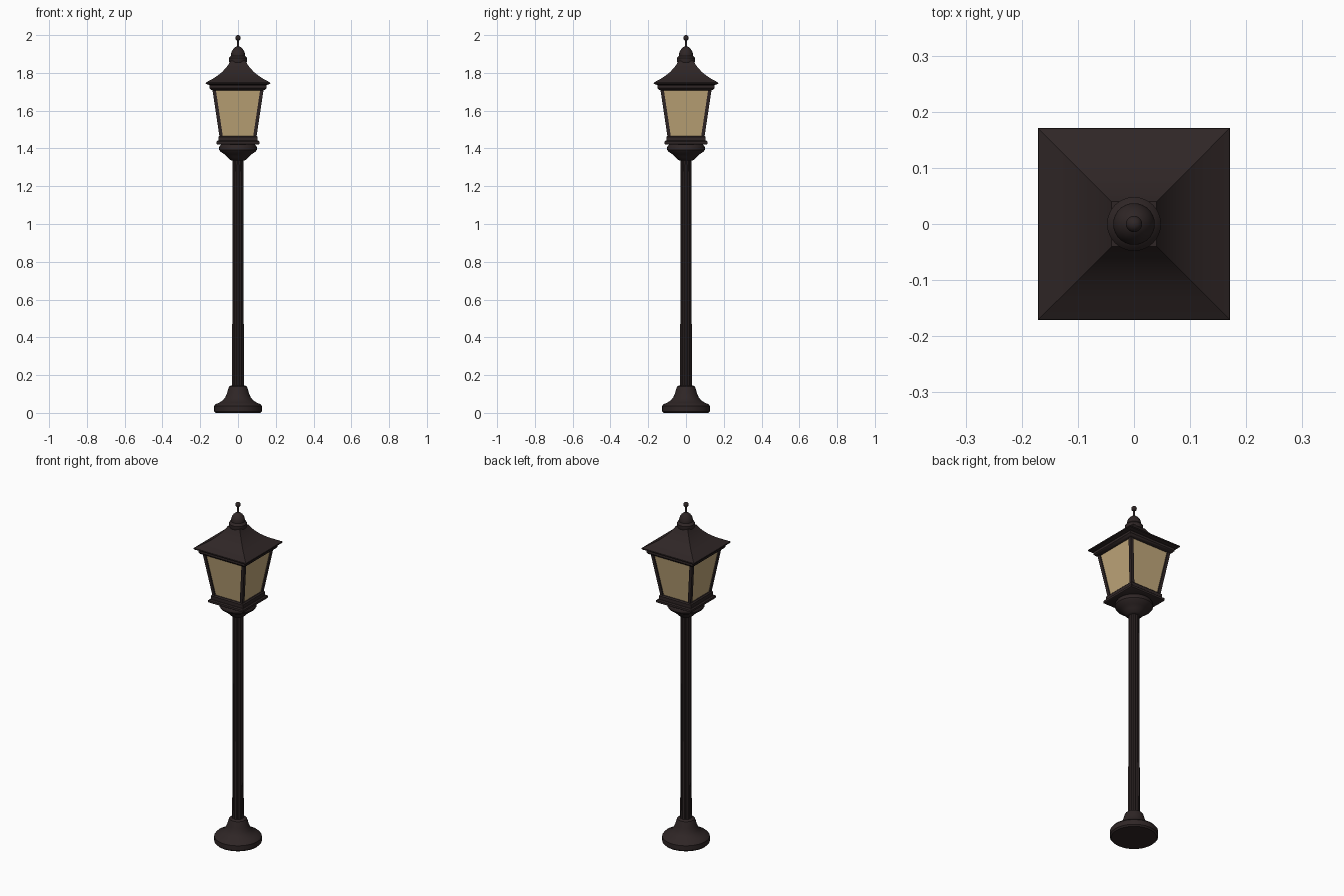
import bpy, bmesh, math

if "Cube" in bpy.data.objects:
    bpy.data.objects.remove(bpy.data.objects["Cube"])


def material(name, rgb):
    m = bpy.data.materials.new(name)
    m.diffuse_color = (*rgb, 1)
    m.use_nodes = True
    m.node_tree.nodes["Principled BSDF"].inputs["Base Color"].default_value = m.diffuse_color
    return m


IRON = material("dark iron", (0.028, 0.019, 0.019))
GLASS = material("amber glass", (0.53, 0.385, 0.195))


def finish(name, bm, mat, angle=None):
    bmesh.ops.recalc_face_normals(bm, faces=bm.faces)
    mesh = bpy.data.meshes.new(name)
    bm.to_mesh(mesh)
    bm.free()
    mesh.materials.append(mat)
    ob = bpy.data.objects.new(name, mesh)
    bpy.context.collection.objects.link(ob)
    if angle:
        bpy.ops.object.select_all(action='DESELECT')
        ob.select_set(True)
        bpy.context.view_layer.objects.active = ob
        bpy.ops.object.shade_smooth_by_angle(angle=math.radians(angle))
    return ob


def loft(name, profile, sides=32, mat=IRON, angle=35, flute=0.0):
    """Stack rings of (radius, z); four sides gives a square of that half width."""
    bm = bmesh.new()
    square = sides == 4
    rings = []
    for r, z in profile:
        ring = []
        for i in range(sides):
            a = 2 * math.pi * i / sides + (math.pi / 4 if square else 0)
            k = r * (math.sqrt(2) if square else 1)
            if i % 2:
                k *= 1 - flute
            ring.append(bm.verts.new((k * math.cos(a), k * math.sin(a), z)))
        rings.append(ring)
    for lo, hi in zip(rings, rings[1:]):
        for i in range(sides):
            j = (i + 1) % sides
            bm.faces.new((lo[i], lo[j], hi[j], hi[i]))
    bm.faces.new(rings[0])
    bm.faces.new(rings[-1])
    return finish(name, bm, mat, angle)


# Foot and fluted pole
loft("base", [(0.119, 0), (0.127, 0.008), (0.127, 0.036), (0.12, 0.045), (0.098, 0.055),
              (0.08, 0.067), (0.067, 0.083), (0.058, 0.105), (0.051, 0.13),
              (0.047, 0.14), (0.036, 0.145)])
loft("pole", [(0.031, 0.13), (0.029, 1.35)], sides=24, flute=0.12, angle=10)

# Cup under the lantern
loft("cup", [(0.03, 1.335), (0.042, 1.34), (0.056, 1.355), (0.073, 1.37), (0.092, 1.382),
             (0.1, 1.393), (0.1, 1.406), (0.093, 1.418), (0.085, 1.424)])

# Square trays holding the glass
loft("lower_tray", [(0.108, 1.42), (0.114, 1.424), (0.114, 1.436), (0.108, 1.441)], 4)
loft("inner_tray", [(0.104, 1.44), (0.104, 1.461), (0.098, 1.467)], 4)
loft("upper_rail", [(0.136, 1.708), (0.145, 1.712), (0.151, 1.72), (0.151, 1.733),
                    (0.145, 1.74)], 4)

# Tapered glass box
Z0, Z1, H0, H1 = 1.455, 1.715, 0.097, 0.136
loft("glass", [(H0 - 0.007, Z0), (H1 - 0.007, Z1)], 4, GLASS, angle=None)

# Leaning corner posts
W = 0.018
for sx in (-1, 1):
    for sy in (-1, 1):
        bm = bmesh.new()
        bmesh.ops.create_cube(bm, size=1)
        for v in bm.verts:
            h, z = (H1, Z1) if v.co.z > 0 else (H0, Z0)
            v.co = (sx * (h - W / 2) + v.co.x * W, sy * (h - W / 2) + v.co.y * W, z)
        finish("corner_post", bm, IRON)

# Flared roof
loft("roof", [(0.15, 1.735), (0.169, 1.741), (0.171, 1.745), (0.17, 1.749), (0.135, 1.768),
              (0.11, 1.784), (0.086, 1.803), (0.066, 1.824), (0.05, 1.845),
              (0.04, 1.862)], 4)

# Finial: collar, dome, rod and ball
loft("finial", [(0.034, 1.85), (0.046, 1.856), (0.048, 1.864), (0.048, 1.878), (0.042, 1.886),
                (0.037, 1.89), (0.037, 1.9), (0.033, 1.914), (0.025, 1.927),
                (0.015, 1.936), (0.006, 1.941)])
loft("rod", [(0.006, 1.935), (0.005, 1.978)], 12)
bm = bmesh.new()
bmesh.ops.create_uvsphere(bm, u_segments=20, v_segments=12, radius=0.0145)
bmesh.ops.translate(bm, verts=bm.verts, vec=(0, 0, 1.9855))
finish("ball", bm, IRON, 60)
